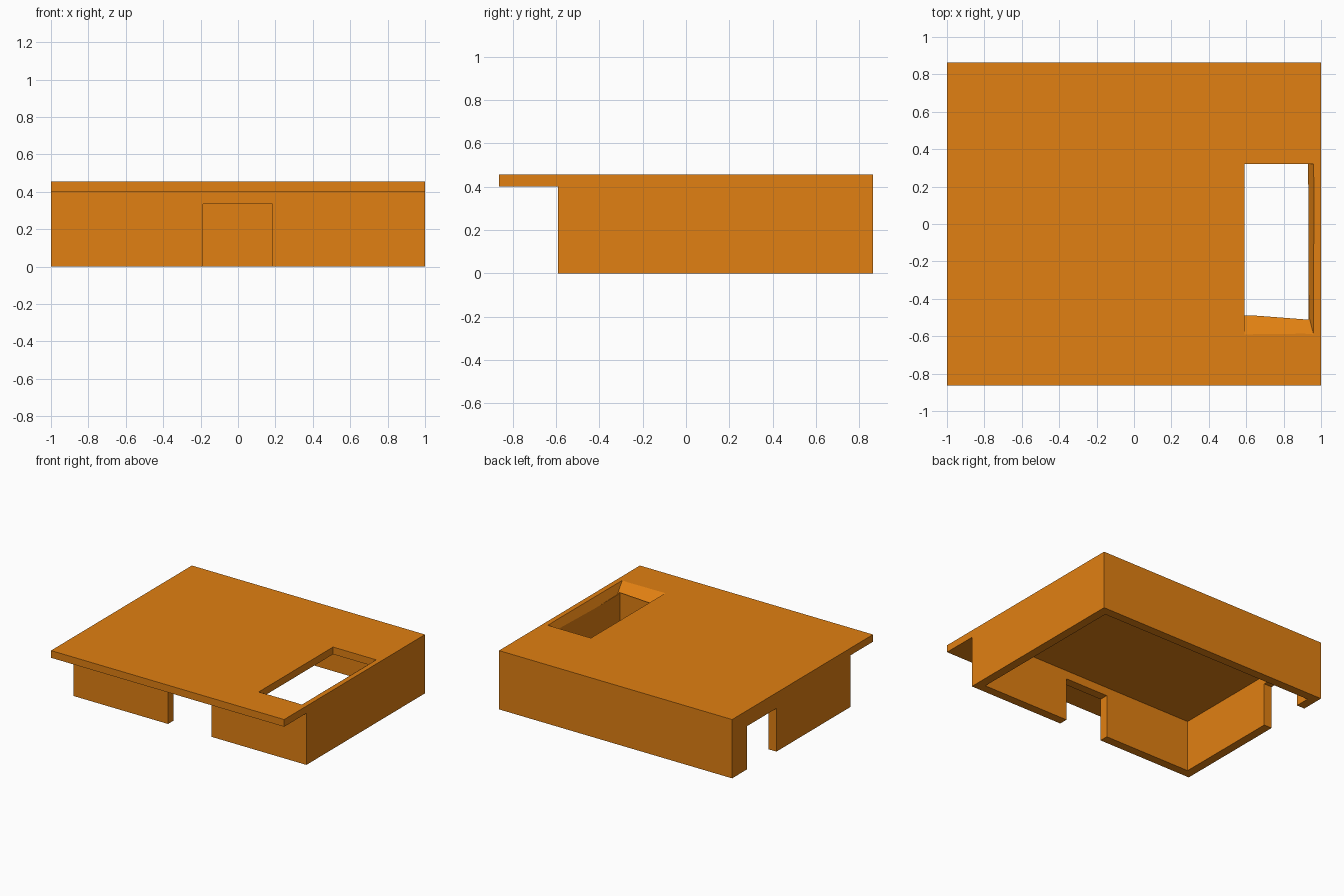
import bpy, bmesh
from mathutils import Vector

default = bpy.data.objects.get("Cube")
if default:
    bpy.data.objects.remove(default, do_unlink=True)

# Main sizes
HALF_X, HALF_Y, TOP = 1.0, 0.863, 0.456
FRONT, CEILING, WALL = -0.59, 0.40, 0.068
DOOR_TOP = 0.335

orange = bpy.data.materials.new("warm orange")
orange.use_nodes = True
colour = (0.75, 0.215, 0.006, 1)
orange.diffuse_color = colour
orange.node_tree.nodes["Principled BSDF"].inputs["Base Color"].default_value = colour


def loft(name, start, end):
    """Closed solid between two matching loops of points."""
    bm = bmesh.new()
    a = [bm.verts.new(p) for p in start]
    b = [bm.verts.new(p) for p in end]
    bm.faces.new(a)
    bm.faces.new(b)
    for i in range(len(a)):
        j = (i + 1) % len(a)
        bm.faces.new((a[i], a[j], b[j], b[i]))
    bmesh.ops.recalc_face_normals(bm, faces=bm.faces)
    mesh = bpy.data.meshes.new(name)
    bm.to_mesh(mesh)
    bm.free()
    mesh.materials.append(orange)
    obj = bpy.data.objects.new(name, mesh)
    bpy.context.collection.objects.link(obj)
    return obj


def box(name, x0, x1, y0, y1, z0, z1):
    corners = [(x0, y0), (x1, y0), (x1, y1), (x0, y1)]
    return loft(name, [(x, y, z0) for x, y in corners], [(x, y, z1) for x, y in corners])


def cut(target, cutter):
    """Subtract the cutter and discard it."""
    cutter.hide_render = True
    mod = target.modifiers.new(cutter.name, "BOOLEAN")
    mod.operation = "DIFFERENCE"
    mod.solver = "EXACT"
    mod.object = cutter
    bpy.context.view_layer.objects.active = target
    bpy.ops.object.modifier_apply(modifier=mod.name)
    bpy.data.objects.remove(cutter, do_unlink=True)


# Side profile: house block with the roof overhanging the front
profile = [(FRONT, 0), (HALF_Y, 0), (HALF_Y, TOP), (-HALF_Y, TOP),
           (-HALF_Y, CEILING), (FRONT, CEILING)]
house = loft("house_shell", [(-HALF_X, y, z) for y, z in profile],
             [(HALF_X, y, z) for y, z in profile])

# Hollow interior, open at the bottom
cut(house, box("interior", -HALF_X + WALL, HALF_X - WALL,
               FRONT + WALL, HALF_Y - WALL, -0.1, CEILING))

# Front doorway and side doorway
cut(house, box("front_doorway", -0.187, 0.185, FRONT - 0.1, FRONT + 0.15, -0.1, DOOR_TOP))
cut(house, box("side_doorway", -HALF_X - 0.1, -HALF_X + 0.15, 0.32, 0.68, -0.1, DOOR_TOP))

# Roof opening with sloping front and outer edges
upper = [Vector((x, y, TOP)) for x, y in
         [(0.59, -0.59), (0.96, -0.59), (0.96, 0.322), (0.59, 0.322)]]
lower = [Vector((x, y, CEILING)) for x, y in
         [(0.59, -0.49), (0.94, -0.512), (0.93, 0.322), (0.59, 0.322)]]
pairs = list(zip(lower, upper))
cut(house, loft("roof_opening", [a.lerp(b, -0.2) for a, b in pairs],
                [a.lerp(b, 1.2) for a, b in pairs]))
